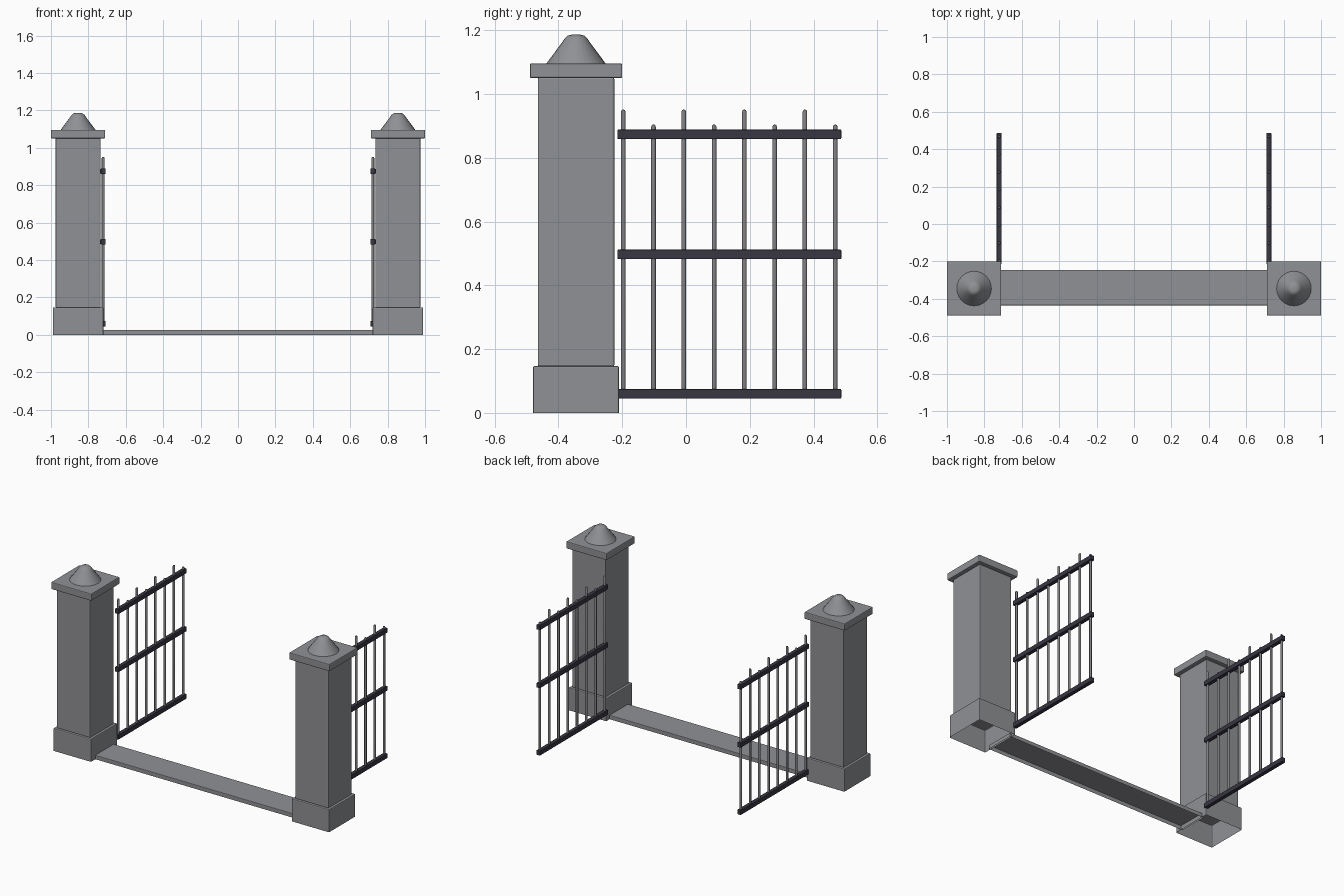
import bpy
import bmesh
from mathutils import Matrix, Vector
from math import radians

if "Cube" in bpy.data.objects:
    bpy.data.objects.remove(bpy.data.objects["Cube"], do_unlink=True)


def material(name, colour):
    mat = bpy.data.materials.new(name)
    mat.use_nodes = True
    mat.diffuse_color = (*colour, 1)
    mat.node_tree.nodes["Principled BSDF"].inputs["Base Color"].default_value = (*colour, 1)
    return mat


stone = material("grey stone", (0.28, 0.285, 0.30))
iron = material("dark iron", (0.04, 0.038, 0.055))
steel = material("grey steel", (0.21, 0.21, 0.225))


def finish(name, bm, mat):
    mesh = bpy.data.meshes.new(name)
    bm.to_mesh(mesh)
    bm.free()
    mesh.materials.append(mat)
    obj = bpy.data.objects.new(name, mesh)
    bpy.context.collection.objects.link(obj)
    return obj


def box(name, low, high, mat, bevel, open_bottom=False):
    low, high = Vector(low), Vector(high)
    bm = bmesh.new()
    bmesh.ops.create_cube(bm, size=1, matrix=Matrix.Translation((low + high) / 2)
                          @ Matrix.Diagonal((*(high - low), 1)))
    if open_bottom:
        under = [f for f in bm.faces if f.normal.z < -0.9]
        bmesh.ops.delete(bm, geom=under, context='FACES_ONLY')
    obj = finish(name, bm, mat)
    mod = obj.modifiers.new("soft_edges", 'BEVEL')
    mod.width = bevel
    mod.segments = 2
    return obj


def square_block(name, x, half, z0, z1, open_bottom=False):
    return box(name, (x - half, POST_Y - half, z0), (x + half, POST_Y + half, z1),
               stone, 0.005, open_bottom)


def lathe(name, profile, x, y, sides, mat):
    """Spin a radius/height profile about a vertical axis."""
    bm = bmesh.new()
    verts = [bm.verts.new((r, 0, z)) for r, z in profile]
    edges = [bm.edges.new(pair) for pair in zip(verts, verts[1:])]
    bmesh.ops.spin(bm, geom=verts + edges, cent=(0, 0, 0), axis=(0, 0, 1),
                   angle=radians(360), steps=sides)
    bmesh.ops.remove_doubles(bm, verts=bm.verts, dist=0.0002)
    bmesh.ops.recalc_face_normals(bm, faces=bm.faces)
    bmesh.ops.translate(bm, verts=bm.verts, vec=(x, y, 0))
    obj = finish(name, bm, mat)
    bpy.ops.object.select_all(action='DESELECT')
    obj.select_set(True)
    bpy.context.view_layer.objects.active = obj
    bpy.ops.object.shade_smooth_by_angle(angle=radians(40))
    return obj


POST_X, POST_Y = 0.855, -0.345
GATE_X, RAIL_HALF = 0.721, 0.013
FINIAL = [(0.094, 1.094), (0.09, 1.1), (0.043, 1.163), (0.035, 1.175),
          (0.026, 1.183), (0.016, 1.186), (0, 1.187)]

for side, s in (("left", 1), ("right", -1)):
    # Stone post with plinth, cap and finial
    x = s * POST_X
    square_block(side + "_post_base", x, 0.135, 0, 0.147, True)
    square_block(side + "_post_shaft", x, 0.12, 0.145, 1.052)
    square_block(side + "_post_cap", x, 0.145, 1.05, 1.096)
    lathe(side + "_post_finial", FINIAL, x, POST_Y, 24, stone)

    # Open gate leaf: three rails
    gx = s * GATE_X
    for level, z in (("bottom", 0.045), ("middle", 0.482), ("top", 0.859)):
        box(f"{side}_gate_{level}_rail", (gx - RAIL_HALF, -0.215, z),
            (gx + RAIL_HALF, 0.487, z + 0.03), iron, 0.003)

    # Gate bars, alternately tall and short, with rounded tips
    for i in range(8):
        top = 0.905 if i % 2 else 0.952
        r = 0.0075
        bar = [(0, 0.055), (r, 0.055), (r, top - r), (r * 0.7, top - r * 0.3), (0, top)]
        lathe(f"{side}_gate_bar_{i + 1}", bar, gx, -0.197 + i * 0.095, 10, steel)

# Threshold between the posts, open underneath
box("threshold", (-0.73, -0.435, 0), (0.73, -0.245, 0.026), stone, 0.003, True)
